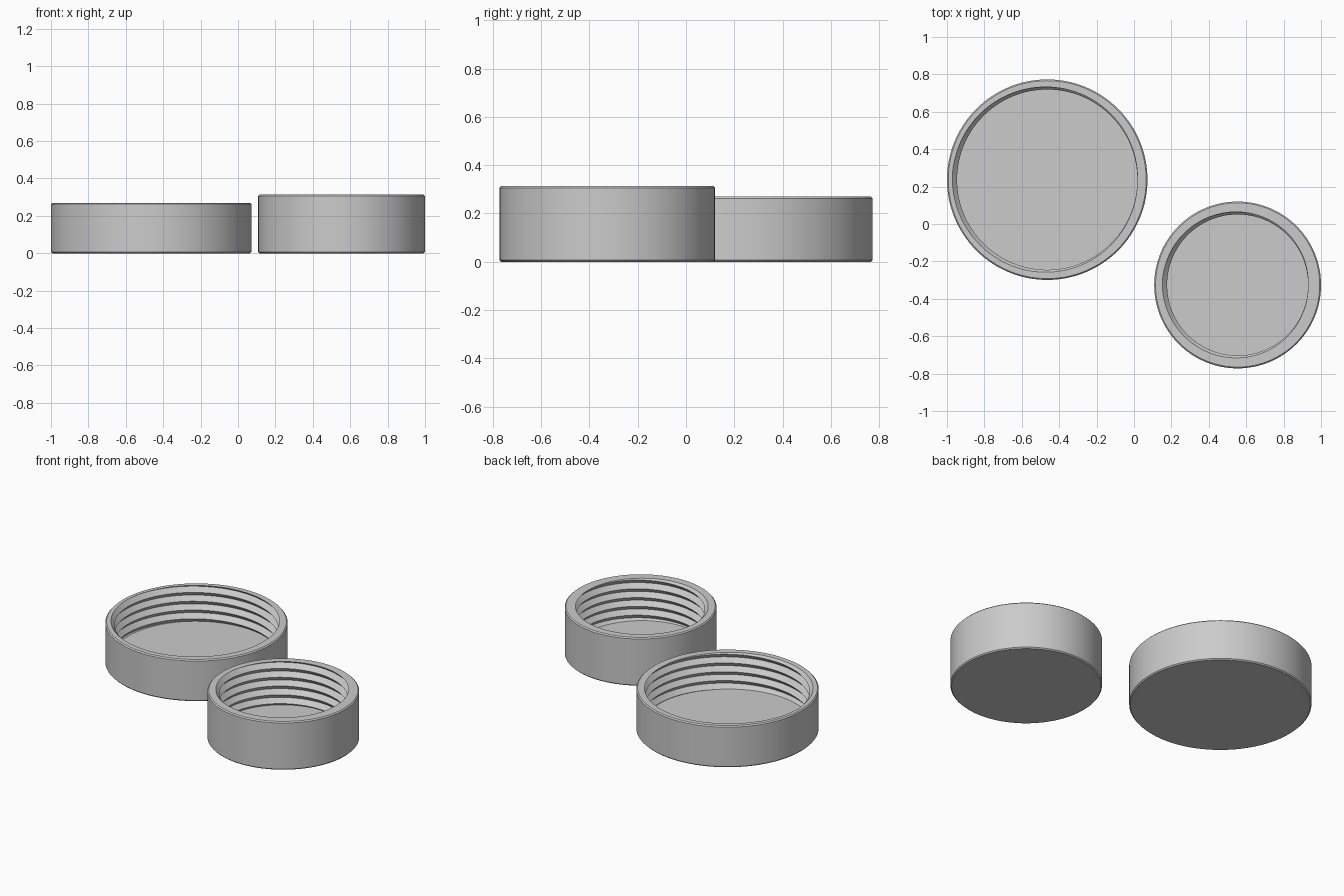
import bpy, bmesh, math

if "Cube" in bpy.data.objects:
    bpy.data.objects.remove(bpy.data.objects["Cube"])

SEG = 128        # sides around each cap
FLOOR = 0.035    # thickness of the closed end
CHAMFER = 0.007  # outer edge chamfer

grey = bpy.data.materials.new("light_grey")
grey.diffuse_color = (0.6, 0.6, 0.6, 1)
grey.use_nodes = True
grey.node_tree.nodes["Principled BSDF"].inputs["Base Color"].default_value = grey.diffuse_color


def threaded_cap(name, x, y, radius, height, crest, root, pitch):
    bm = bmesh.new()

    # inner helical thread: a V profile winding upwards
    turns = math.ceil((height - FLOOR) / pitch) + 4
    start = height + 0.0004 - (turns - 2) * pitch
    lines = {"crest": [], "root": []}
    for i in range(turns * SEG + 1):
        a = 2 * math.pi * i / SEG
        z = start + pitch * i / SEG
        for key, r, lift in (("crest", crest, 0), ("root", root, pitch / 2)):
            lines[key].append(bm.verts.new((r * math.cos(a), r * math.sin(a), z + lift)))
    c, r = lines["crest"], lines["root"]
    for i in range(turns * SEG):
        bm.faces.new((c[i], r[i], r[i + 1], c[i + 1]))
        if i + SEG + 1 < len(c):
            bm.faces.new((r[i], c[i + SEG], c[i + SEG + 1], r[i + 1]))

    # trim the thread at the floor and the rim
    for z, direction in ((FLOOR, -1), (height, 1)):
        bmesh.ops.bisect_plane(bm, geom=bm.verts[:] + bm.edges[:] + bm.faces[:], dist=1e-6,
                               plane_co=(0, 0, z), plane_no=(0, 0, direction), clear_outer=True)

    def boundary(z):
        return [e for e in bm.edges if e.is_boundary
                and all(abs(v.co.z - z) < 1e-4 for v in e.verts)]

    # inside floor
    bmesh.ops.triangle_fill(bm, edges=boundary(FLOOR), use_beauty=True, normal=(0, 0, 1))

    # outer wall with chamfers and the closed underside
    rings = []
    for rr, z in ((radius - CHAMFER, 0), (radius, CHAMFER),
                  (radius, height - CHAMFER), (radius - CHAMFER, height)):
        rings.append([bm.verts.new((rr * math.cos(2 * math.pi * i / SEG),
                                    rr * math.sin(2 * math.pi * i / SEG), z))
                      for i in range(SEG)])
    for low, high in zip(rings, rings[1:]):
        for i in range(SEG):
            j = (i + 1) % SEG
            bm.faces.new((low[i], low[j], high[j], high[i]))
    bm.faces.new(rings[0][::-1])

    # flat rim between the thread and the outer wall
    bmesh.ops.triangle_fill(bm, edges=boundary(height), use_beauty=True, normal=(0, 0, 1))

    bmesh.ops.recalc_face_normals(bm, faces=bm.faces[:])
    mesh = bpy.data.meshes.new(name)
    bm.to_mesh(mesh)
    bm.free()
    mesh.materials.append(grey)
    ob = bpy.data.objects.new(name, mesh)
    ob.location = (x, y, 0)
    bpy.context.collection.objects.link(ob)
    bpy.ops.object.select_all(action='DESELECT')
    ob.select_set(True)
    bpy.context.view_layer.objects.active = ob
    bpy.ops.object.shade_smooth_by_angle(angle=math.radians(30))


threaded_cap("large_cap", -0.464, 0.237, 0.536, 0.27, 0.482, 0.508, 0.057)
threaded_cap("small_cap", 0.554, -0.326, 0.446, 0.313, 0.377, 0.403, 0.057)
